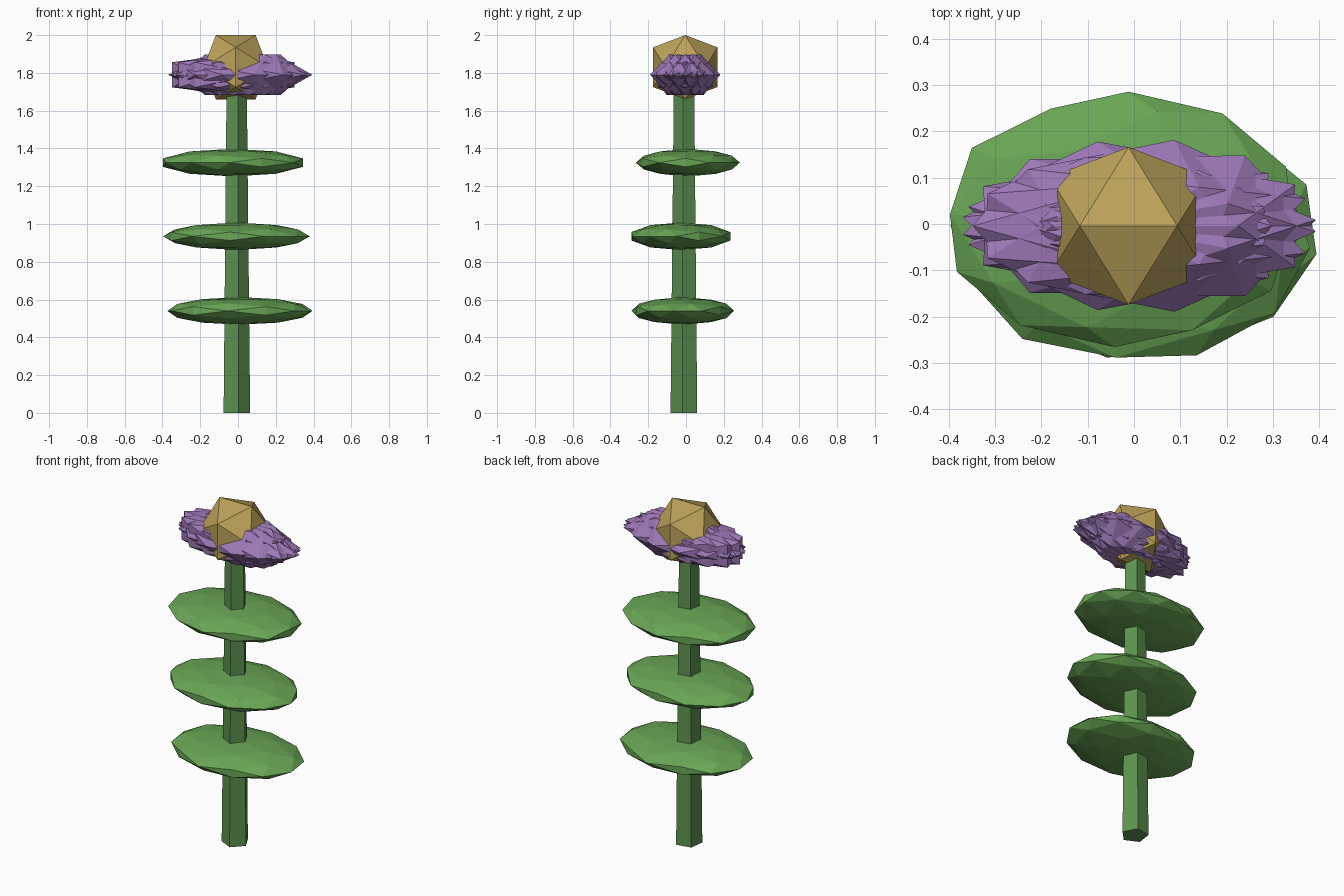
import bpy, bmesh, math
from mathutils import Vector, Matrix

if "Cube" in bpy.data.objects:
    bpy.data.objects.remove(bpy.data.objects["Cube"])


def material(name, rgb):
    m = bpy.data.materials.new(name)
    m.diffuse_color = (*rgb, 1)
    m.use_nodes = True
    m.node_tree.nodes["Principled BSDF"].inputs["Base Color"].default_value = m.diffuse_color
    return m


STEM = material("stem_green", (0.11, 0.29, 0.08))
LEAF = material("leaf_green", (0.14, 0.38, 0.09))
PURPLE = material("petal_purple", (0.34, 0.19, 0.48))
GOLD = material("centre_gold", (0.50, 0.36, 0.10))


def add_ico(bm, centre, size, turn=0, split=False):
    """Icosahedron with a horizontal top edge, turned about z, then stretched."""
    t = (1 + math.sqrt(5)) / 2
    part = bmesh.new()
    for s in (-1, 1):
        for u in (-t, t):
            for co in ((s, 0, u), (u, s, 0), (0, u, s)):
                part.verts.new(Vector(co).normalized())
    bmesh.ops.convex_hull(part, input=part.verts[:])
    if split:
        bmesh.ops.subdivide_edges(part, edges=part.edges[:], cuts=1, use_grid_fill=True)
        for v in part.verts:
            v.co.normalize()
    part.transform(Matrix.Translation(centre) @ Matrix.Diagonal((*size, 1))
                   @ Matrix.Rotation(math.radians(turn), 4, 'Z'))
    bmesh.ops.recalc_face_normals(part, faces=part.faces[:])
    tmp = bpy.data.meshes.new("tmp")
    part.to_mesh(tmp)
    part.free()
    bm.from_mesh(tmp)
    bpy.data.meshes.remove(tmp)


def finish(name, bm, mat):
    me = bpy.data.meshes.new(name)
    bm.to_mesh(me)
    bm.free()
    me.materials.append(mat)
    ob = bpy.data.objects.new(name, me)
    bpy.context.collection.objects.link(ob)
    return ob


# Stem: tapered five-sided rod
bm = bmesh.new()
bmesh.ops.create_cone(bm, cap_ends=True, segments=5, radius1=0.075, radius2=0.057, depth=1.75,
                      matrix=Matrix.Translation((-0.01, -0.008, 0.875))
                      @ Matrix.Rotation(math.radians(-80 - 90), 4, 'Z'))
finish("stem", bm, STEM)

# Leaves: three flattened faceted discs
leaves = [((0.01, -0.017, 0.54), -10), ((-0.008, -0.027, 0.935), -36.7), ((-0.027, 0.01, 1.325), 56)]
for i, (centre, turn) in enumerate(leaves):
    bm = bmesh.new()
    add_ico(bm, centre, (0.39, 0.276, 0.073), turn, split=True)
    finish(f"leaf_{i + 1}", bm, LEAF)

# Petals: overlapping stretched icosahedra that give a spiky rim
bm = bmesh.new()
for i in range(8):
    a = i * math.pi / 4
    add_ico(bm, (0.025 * math.cos(a), -0.004 + 0.02 * math.sin(a), 1.79),
            (0.38, 0.17, 0.127), math.degrees(a) / 2)
finish("petals", bm, PURPLE)

# Flower centre
bm = bmesh.new()
add_ico(bm, (-0.012, -0.004, 1.83), (0.2, 0.2, 0.2))
finish("flower_centre", bm, GOLD)
